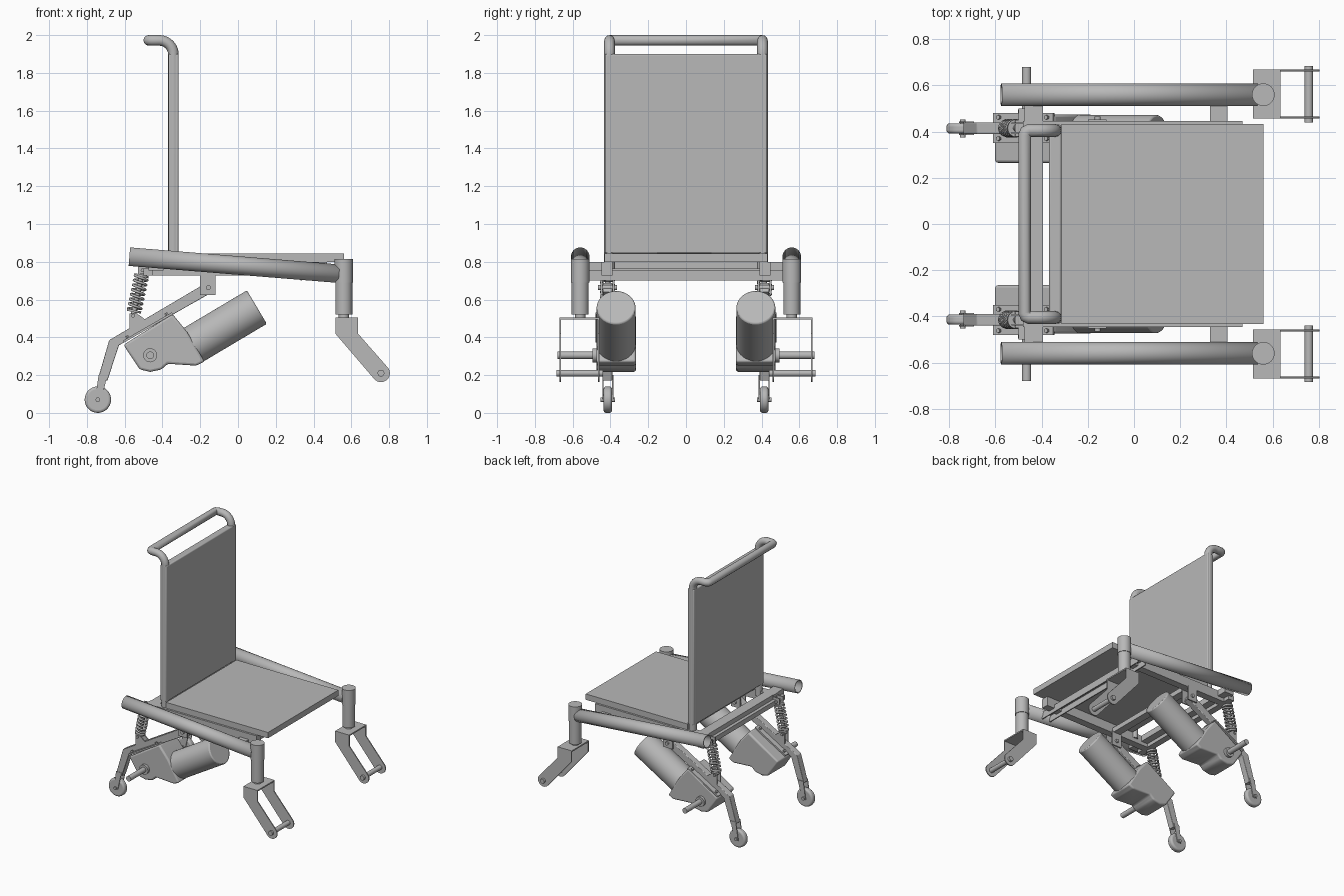
import bpy, bmesh, math
from mathutils import Vector

old = bpy.data.objects.get("Cube")
if old:
    bpy.data.objects.remove(old)

# One plain grey for the whole frame
grey = bpy.data.materials.new("plain_grey")
grey.use_nodes = True
grey.diffuse_color = (0.48, 0.48, 0.48, 1)
grey.node_tree.nodes["Principled BSDF"].inputs["Base Color"].default_value = grey.diffuse_color


def finish(bm, name, smooth=True):
    bmesh.ops.recalc_face_normals(bm, faces=bm.faces)
    mesh = bpy.data.meshes.new(name)
    bm.to_mesh(mesh)
    bm.free()
    mesh.materials.append(grey)
    ob = bpy.data.objects.new(name, mesh)
    bpy.context.collection.objects.link(ob)
    if smooth:
        bpy.ops.object.select_all(action='DESELECT')
        ob.select_set(True)
        bpy.context.view_layer.objects.active = ob
        bpy.ops.object.shade_smooth_by_angle(angle=math.radians(35))
    return ob


def rod(name, a, b, r, caps=True, sides=32):
    a, b = Vector(a), Vector(b)
    bm = bmesh.new()
    bmesh.ops.create_cone(bm, cap_ends=caps, segments=sides, radius1=r, radius2=r, depth=(b - a).length)
    rot = Vector((0, 0, 1)).rotation_difference(b - a).to_matrix()
    bmesh.ops.transform(bm, matrix=rot.to_4x4(), verts=bm.verts)
    bmesh.ops.translate(bm, vec=(a + b) / 2, verts=bm.verts)
    return finish(bm, name)


def pipe(name, a, b, r, wall=0.008):
    ob = rod(name, a, b, r, caps=False)
    mod = ob.modifiers.new("wall", 'SOLIDIFY')
    mod.thickness = wall
    mod.offset = -1
    return ob


def prism(name, outline, y0, y1, bevel=0):
    """Side outline in x and z, pushed from y0 to y1."""
    bm = bmesh.new()
    face = bm.faces.new([bm.verts.new((x, y0, z)) for x, z in outline])
    out = bmesh.ops.extrude_face_region(bm, geom=[face])
    bmesh.ops.translate(bm, vec=(0, y1 - y0, 0),
                        verts=[v for v in out["geom"] if isinstance(v, bmesh.types.BMVert)])
    ob = finish(bm, name)
    if bevel:
        mod = ob.modifiers.new("rounding", 'BEVEL')
        mod.width = bevel
        mod.segments = 3
    return ob


def box(name, x0, x1, y0, y1, z0, z1, bevel=0):
    return prism(name, [(x0, z0), (x1, z0), (x1, z1), (x0, z1)], y0, y1, bevel)


def wire(name, points, r):
    cu = bpy.data.curves.new(name, 'CURVE')
    cu.dimensions = '3D'
    cu.bevel_depth = r
    cu.bevel_resolution = 4
    cu.use_fill_caps = True
    sp = cu.splines.new('POLY')
    sp.points.add(len(points) - 1)
    for p, co in zip(sp.points, points):
        p.co = (*co, 1)
    sp.use_smooth = True
    cu.materials.append(grey)
    ob = bpy.data.objects.new(name, cu)
    bpy.context.collection.objects.link(ob)
    return ob


def arc(cx, cz, r, a0, a1, n=10):
    angles = [math.radians(a0 + (a1 - a0) * i / n) for i in range(n + 1)]
    return [(cx + r * math.cos(a), cz + r * math.sin(a)) for a in angles]


# Seat and backrest
box("seat", -0.315, 0.56, -0.432, 0.432, 0.80, 0.845)
box("backrest", -0.368, -0.315, -0.43, 0.43, 0.845, 1.90, 0.008)

# Push handle: one bent tube running up both sides and across the top
half = [(-0.342, 0.76)] + arc(-0.417, 1.897, 0.075, 0, 90) + [(-0.455, 1.972)]
side = [(x, -0.405, z) for x, z in half]
corner = [(-0.468, -0.399, 1.972), (-0.473, -0.385, 1.972)]
left_half = side + corner
wire("push_handle", left_half + [(x, -y, z) for x, y, z in reversed(left_half)], 0.028)

# Under-seat frame
box("rear_crossbar", -0.475, -0.395, -0.525, 0.525, 0.755, 0.80)
box("rear_lower_crossbar", -0.50, -0.45, -0.50, 0.50, 0.728, 0.765)
box("front_crossbar_web", 0.33, 0.405, -0.525, 0.525, 0.745, 0.755)
for x in (0.33, 0.397):
    box("front_crossbar_flange", x, x + 0.008, -0.525, 0.525, 0.70, 0.75)
box("middle_crossbar", -0.19, -0.13, -0.44, 0.44, 0.728, 0.765)

for s in (-1, 1):
    tag = "left" if s > 0 else "right"

    def y(v):
        return s * v

    # Side rails, main tubes and front uprights
    box("seat_rail_" + tag, -0.48, 0.47, y(0.39), y(0.447), 0.728, 0.80)
    pipe("main_tube_" + tag, (-0.575, y(0.56), 0.827), (0.535, y(0.56), 0.737), 0.049)
    rod("front_upright_" + tag, (0.56, y(0.56), 0.69), (0.56, y(0.56), 0.815), 0.049)
    rod("front_sleeve_" + tag, (0.56, y(0.56), 0.52), (0.56, y(0.56), 0.70), 0.045)
    rod("caster_stem_" + tag, (0.56, y(0.56), 0.495), (0.56, y(0.56), 0.525), 0.027)

    # Front caster fork
    box("fork_crown_" + tag, 0.515, 0.635, y(0.457), y(0.669), 0.495, 0.505)
    cheek = [(0.515, 0.505), (0.515, 0.42)] + arc(0.757, 0.21, 0.047, 220, 400, 14) + [(0.635, 0.42), (0.635, 0.505)]
    for c in (0.457, 0.661):
        prism("fork_cheek_" + tag, cheek, y(c), y(c + 0.008))
    rod("fork_axle_" + tag, (0.757, y(0.44), 0.21), (0.757, y(0.685), 0.21), 0.018)

    # Swing arm with its hanger bracket
    arm = [(-0.165, 0.69), (-0.135, 0.64), (-0.63, 0.358), (-0.692, 0.17), (-0.74, 0.185), (-0.682, 0.385)]
    prism("swing_arm_" + tag, arm, y(0.39), y(0.44), 0.004)
    for c in (0.378, 0.442):
        box("hanger_plate_" + tag, -0.20, -0.12, y(c), y(c + 0.01), 0.625, 0.735)
    rod("hanger_pin_" + tag, (-0.157, y(0.365), 0.663), (-0.157, y(0.465), 0.663), 0.013)

    # Small rear wheel
    for c in (0.385, 0.437):
        prism("wheel_fork_" + tag, [(-0.738, 0.20), (-0.692, 0.20), (-0.725, 0.06), (-0.758, 0.06)], y(c), y(c + 0.006))
    wheel = rod("rear_wheel_" + tag, (-0.742, y(0.392), 0.07), (-0.742, y(0.436), 0.07), 0.07)
    mod = wheel.modifiers.new("tyre_rounding", 'BEVEL')
    mod.width = 0.014
    mod.segments = 4
    rod("wheel_axle_" + tag, (-0.742, y(0.375), 0.07), (-0.742, y(0.453), 0.07), 0.012)

    # Gearbox, its mounting plate and bolts
    gearbox = [(-0.347, 0.524), (-0.27, 0.43), (-0.177, 0.272), (-0.22, 0.25), (-0.373, 0.26),
               (-0.405, 0.23), (-0.465, 0.217), (-0.52, 0.23), (-0.606, 0.36)]
    prism("gearbox_" + tag, gearbox, y(0.265), y(0.475), 0.012)
    slope = Vector((0.866, 0, 0.5))
    up = Vector((-0.5, 0, 0.866))
    start = Vector((-0.604, 0, 0.372))
    ends = [start, start + slope * 0.3, start + slope * 0.3 + up * 0.012, start + up * 0.012]
    prism("mount_plate_" + tag, [(p.x, p.z) for p in ends], y(0.35), y(0.48))
    for d in (0.03, 0.27):
        for c in (0.37, 0.462):
            foot = start + slope * d + Vector((0, y(c), 0))
            rod("mount_bolt_" + tag, foot, foot + up * 0.025, 0.01, sides=6)

    # Motor and drive axle
    motor = rod("motor_" + tag, (-0.27, y(0.37), 0.34), (0.10, y(0.37), 0.56), 0.103, sides=48)
    mod = motor.modifiers.new("rim", 'BEVEL')
    mod.width = 0.008
    mod.segments = 2
    rod("axle_hub_" + tag, (-0.465, y(0.46), 0.305), (-0.465, y(0.495), 0.305), 0.037)
    rod("drive_axle_" + tag, (-0.465, y(0.46), 0.305), (-0.465, y(0.68), 0.305), 0.02)

    # Spring strut between frame and swing arm
    top, low = Vector((-0.505, y(0.415), 0.755)), Vector((-0.555, y(0.415), 0.515))
    rod("strut_shaft_" + tag, low, top, 0.014)
    axis = (top - low).normalized()
    across = axis.cross(Vector((0, 1, 0)))
    turns, steps = 7, 14
    coil = []
    for i in range(turns * steps + 1):
        a = math.tau * i / steps
        centre = low.lerp(top, 0.13 + 0.73 * i / (turns * steps))
        coil.append(centre + (across * math.cos(a) + Vector((0, 1, 0)) * math.sin(a)) * 0.034)
    wire("strut_spring_" + tag, coil, 0.007)
    for f in (0.1, 0.88):
        seat = low.lerp(top, f)
        rod("spring_cup_" + tag, seat - axis * 0.006, seat + axis * 0.006, 0.038)
    for c in (0.39, 0.432):
        prism("strut_lug_" + tag, [(-0.575, 0.44), (-0.575, 0.525), (-0.54, 0.53), (-0.485, 0.49)], y(c), y(c + 0.008))
        box("strut_clevis_" + tag, -0.53, -0.475, y(c), y(c + 0.008), 0.735, 0.785)
    for p in (top, low):
        rod("strut_pin_" + tag, p - Vector((0, 0.035, 0)), p + Vector((0, 0.035, 0)), 0.01)
